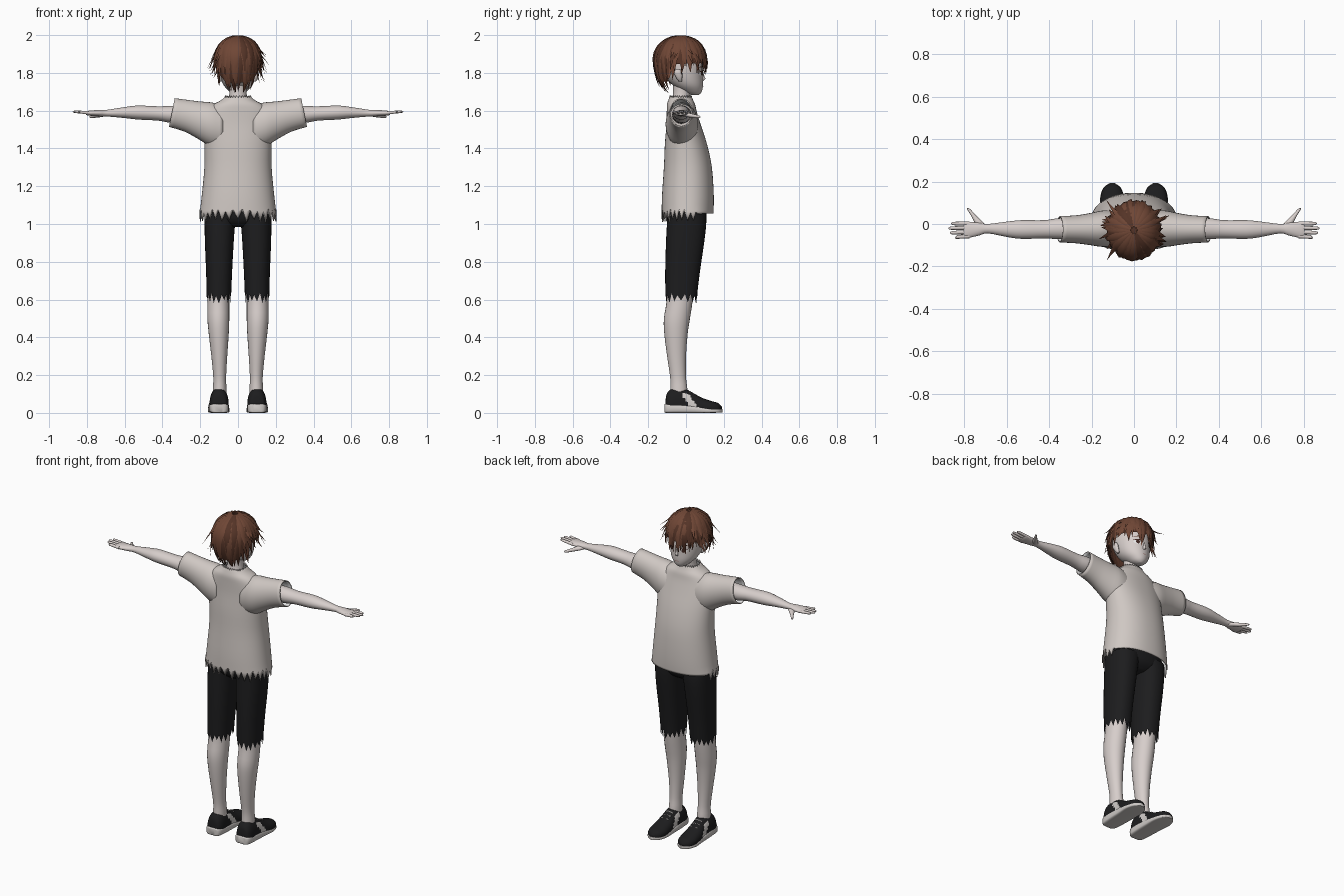
import bpy, bmesh, math, random
from mathutils import Vector

random.seed(4)
if "Cube" in bpy.data.objects:
    bpy.data.objects.remove(bpy.data.objects["Cube"])


def material(name, r, g, b):
    m = bpy.data.materials.new(name)
    m.use_nodes = True
    m.diffuse_color = (r, g, b, 1)
    m.node_tree.nodes["Principled BSDF"].inputs["Base Color"].default_value = (r, g, b, 1)
    return m


SKIN = material("pale skin", .68, .62, .60)
SHIRT = material("off white cloth", .63, .58, .55)
LINING = material("white lining", .85, .85, .85)
BLACK = material("black cloth", .012, .012, .013)
RUBBER = material("light rubber", .62, .59, .57)
HAIR = material("brown hair", .16, .062, .036)
DARK = material("dark brown hair", .09, .034, .02)
EYE = material("eye brown", .05, .02, .015)
LIP = material("lip", .38, .22, .2)
SIDES = (("left", 1), ("right", -1))


def finish(name, bm, *mats, angle=50):
    bmesh.ops.recalc_face_normals(bm, faces=bm.faces)
    mesh = bpy.data.meshes.new(name)
    bm.to_mesh(mesh)
    bm.free()
    ob = bpy.data.objects.new(name, mesh)
    bpy.context.collection.objects.link(ob)
    for m in mats:
        mesh.materials.append(m)
    bpy.ops.object.select_all(action='DESELECT')
    ob.select_set(True)
    bpy.context.view_layer.objects.active = ob
    bpy.ops.object.shade_smooth_by_angle(angle=math.radians(angle))
    return ob


def smooth_rings(rings, steps):
    out = []
    for i in range(len(rings) - 1):
        a, b, c, d = (rings[min(max(i + k, 0), len(rings) - 1)] for k in (-1, 0, 1, 2))
        for s in range(steps):
            t = s / steps
            out.append([q + .5 * t * (r - p + t * (2 * p - 5 * q + 4 * r - w + t * (3 * (q - r) + w - p)))
                        for p, q, r, w in zip(a, b, c, d)])
    return out + [rings[-1]]


def loft(name, axis, rings, *mats, n=24, power=2, steps=3, sx=1, caps=True, edge=None, rule=None):
    """Skin rings (position, centre u, centre v, radius u, radius v) along an axis."""
    bm, rows = bmesh.new(), []
    path = smooth_rings(rings, steps)
    for j, (t, u, v, ru, rv) in enumerate(path):
        row = []
        for i in range(n):
            c, s = math.cos(math.tau * i / n), math.sin(math.tau * i / n)
            pu = u + ru * math.copysign(abs(c) ** (2 / power), c)
            pv = v + rv * math.copysign(abs(s) ** (2 / power), s)
            co = Vector({'x': (t, pu, pv), 'y': (pu, t, pv), 'z': (pu, pv, t)}[axis])
            if edge:
                edge(co, i, j, len(path) - 1)
            co.x *= sx
            row.append(bm.verts.new(co))
        rows.append(row)
    for a, b in zip(rows, rows[1:]):
        for i in range(n):
            f = bm.faces.new((a[i], a[(i + 1) % n], b[(i + 1) % n], b[i]))
            if rule:
                f.material_index = rule(f.calc_center_median())
    if caps:
        bm.faces.new(rows[0])
        bm.faces.new(rows[-1])
    return finish(name, bm, *mats)


def line_shell(ob):
    mod = ob.modifiers.new("lining", 'SOLIDIFY')
    mod.thickness = .006
    mod.offset = -1
    mod.material_offset = 1


# Shirt, ragged mostly at the back hem
def shirt_edge(co, i, j, last):
    if j == 0:
        if co.y < .06:
            co.z += (.03 if i % 2 else -.02) + random.uniform(-.01, .01)
        else:
            co.z += .015
    elif j == last:
        co.z += .006 if i % 2 else -.008


line_shell(loft("shirt_body", 'z', [
    (1.04, 0, .008, .205, .137), (1.15, 0, .01, .192, .137), (1.3, 0, .01, .178, .127),
    (1.42, 0, 0, .178, .112), (1.52, 0, -.012, .182, .092), (1.59, 0, -.022, .168, .08),
    (1.63, 0, -.026, .135, .075), (1.655, 0, -.028, .09, .066), (1.675, 0, -.028, .068, .058)],
    SHIRT, LINING, n=64, power=2.2, caps=False, edge=shirt_edge))


def sleeve_edge(co, i, j, last):
    co.x -= .2 * (co.z - 1.59) * j / last


def shorts_edge(co, i, j, last):
    if j == last:
        co.z += (.02 if i % 2 else -.02) + random.uniform(-.012, .008)


def shoe_edge(co, i, j, last):
    co.z = max(co.z, .012)


def shoe_rule(c):
    k = c.y + .75 * (c.z - .05)
    return 1 if .01 < k < .05 and c.z < .1 else 0


for side, sx in SIDES:
    # Sleeves and arms
    line_shell(loft(side + "_sleeve", 'x', [
        (.08, -.02, 1.51, .08, .115), (.14, -.022, 1.528, .086, .115), (.2, -.024, 1.55, .076, .098),
        (.27, -.025, 1.573, .066, .083), (.35, -.025, 1.59, .062, .076)],
        SHIRT, LINING, n=32, sx=sx, caps=False, edge=sleeve_edge))
    loft(side + "_arm", 'x', [
        (.16, -.025, 1.58, .05, .05), (.34, -.022, 1.58, .05, .046), (.42, -.025, 1.585, .043, .038),
        (.53, -.026, 1.59, .044, .037), (.6, -.025, 1.59, .036, .029), (.69, -.022, 1.587, .022, .018),
        (.73, -.024, 1.587, .03, .017), (.79, -.028, 1.587, .039, .013), (.805, -.028, 1.587, .034, .009)],
        SKIN, sx=sx)
    # Fingers and thumb
    for k, (name, tip) in enumerate((("index", .862), ("middle", .875), ("ring", .868), ("little", .845))):
        y = .002 - .02 * k
        loft(f"{side}_{name}_finger", 'x', [
            (.775, y, 1.587, .0095, .009), (.83, y * 1.05, 1.592, .009, .008),
            (tip - .008, y * 1.1, 1.594, .007, .006), (tip, y * 1.1, 1.594, .002, .002)],
            SKIN, n=10, sx=sx)
    loft(side + "_thumb", 'y', [
        (-.025, .71, 1.582, .022, .012), (.01, .733, 1.577, .02, .012), (.04, .757, 1.572, .012, .01),
        (.068, .778, 1.568, .008, .007), (.076, .784, 1.567, .002, .002)], SKIN, n=10, sx=sx)
    # Shorts and lower legs
    loft(side + "_shorts_leg", 'z', [
        (1.06, .09, .004, .088, .103), (1.0, .096, .003, .081, .104), (.9, .099, -.005, .076, .101),
        (.75, .1, -.018, .069, .092), (.61, .101, -.026, .064, .083)],
        BLACK, n=32, power=2.3, sx=sx, caps=False, edge=shorts_edge)
    loft(side + "_lower_leg", 'z', [
        (.75, .102, -.025, .058, .075), (.6, .104, -.033, .058, .069), (.5, .104, -.048, .058, .069),
        (.42, .102, -.053, .053, .062), (.3, .099, -.05, .042, .05), (.19, .097, -.042, .034, .042),
        (.13, .097, -.038, .036, .045), (.07, .098, -.038, .038, .048)], SKIN, sx=sx)
    # Shoes
    loft(side + "_shoe_upper", 'y', [
        (-.108, .1, .04, .025, .03), (-.1, .1, .04, .04, .065), (-.07, .1, .04, .05, .09),
        (-.01, .1, .04, .05, .088), (.03, .101, .035, .05, .075), (.08, .102, .03, .054, .052),
        (.13, .103, .026, .054, .038), (.17, .103, .024, .04, .028), (.19, .103, .02, .012, .012)],
        BLACK, RUBBER, n=32, power=2.3, steps=6, sx=sx, edge=shoe_edge, rule=shoe_rule)
    loft(side + "_shoe_sole", 'y', [
        (-.115, .1, .024, .022, .02), (-.103, .1, .024, .045, .024), (-.04, .1, .023, .053, .023),
        (.05, .101, .018, .055, .018), (.12, .103, .012, .057, .012), (.17, .103, .011, .042, .01),
        (.193, .103, .011, .012, .009)], RUBBER, power=5, sx=sx)
    for k in range(3):
        loft(f"{side}_lace_{k}", 'x', [
            (.075, .02 + .022 * k, .108 - .011 * k, .004, .004), (.1, .02 + .022 * k, .113 - .014 * k, .004, .004),
            (.125, .02 + .022 * k, .108 - .011 * k, .004, .004)], RUBBER, n=6, sx=sx)
    # Ears
    loft(side + "_ear", 'z', [
        (1.755, .09, -.03, .006, .008), (1.77, .096, -.035, .01, .015), (1.8, .102, -.042, .011, .022),
        (1.818, .102, -.044, .007, .014)], SKIN, n=12, sx=sx)

loft("shorts_hips", 'z', [
    (1.14, 0, .005, .165, .105), (1.05, 0, .003, .172, .105), (1.01, 0, .002, .14, .09),
    (.985, 0, 0, .05, .06)], BLACK, n=32, power=2.4)

# Neck, head and nose
loft("neck", 'z', [(1.58, 0, -.032, .07, .055), (1.64, 0, -.03, .054, .05), (1.69, 0, -.022, .046, .046),
                   (1.76, 0, -.02, .048, .05)], SKIN)
loft("head", 'z', [
    (1.682, 0, .05, .014, .016), (1.69, 0, .042, .032, .034), (1.705, 0, .03, .05, .055),
    (1.735, 0, .01, .076, .08), (1.78, 0, -.01, .093, .1), (1.85, 0, -.025, .1, .115),
    (1.93, 0, -.03, .085, .1), (1.97, 0, -.03, .05, .06)], SKIN, n=32)
loft("nose", 'z', [(1.758, 0, .086, .008, .005), (1.768, 0, .09, .009, .013), (1.785, 0, .088, .006, .009),
                   (1.81, 0, .084, .003, .006)], SKIN, n=10)


# Painted features that follow the curve of the face
def face_plate(name, x, z, w, h, mat, lift=.003, slant=0):
    bm = bmesh.new()

    def put(px, pz):
        return bm.verts.new((px, -.014 + .104 * math.sqrt(1 - (px / .095) ** 2) + lift, pz))
    mid = put(x, z)
    ring = [put(x + w * math.cos(math.tau * i / 16),
                z + h * math.sin(math.tau * i / 16) + slant * w * math.cos(math.tau * i / 16)) for i in range(16)]
    for i in range(16):
        bm.faces.new((mid, ring[i], ring[(i + 1) % 16]))
    finish(name, bm, mat)


for side, sx in SIDES:
    face_plate(side + "_eye_white", sx * .042, 1.797, .019, .012, LINING)
    face_plate(side + "_iris", sx * .041, 1.797, .01, .012, EYE, .005)
    face_plate(side + "_upper_lash", sx * .043, 1.809, .021, .003, EYE, .006, -.1 * sx)
    face_plate(side + "_eyebrow", sx * .042, 1.832, .021, .003, DARK, .004, -.15 * sx)
face_plate("mouth", 0, 1.727, .015, .002, LIP, .002)


# Hair: a cap under overlapping tapered locks
def scalp(az, th, grow=1.0):
    drop = .135 if th < math.pi / 2 else .2
    return Vector((.127 * grow * math.cos(az) * math.sin(th),
                   -.03 + .142 * grow * math.sin(az) * math.sin(th),
                   1.862 + drop * grow * math.cos(th)))


def hair_end(az):
    """Short fringe at the front, long at the nape."""
    s = math.sin(az)
    return 1.95 - .03 * s if s > -.15 else 1.95 + .55 * min(1, (-s - .15) * 1.6)


bm = bmesh.new()
grid = [[bm.verts.new(scalp(math.tau * i / 40, (.02 + .98 * j / 12) * (hair_end(math.tau * i / 40) - .3), .95))
         for i in range(40)] for j in range(13)]
for a, b in zip(grid, grid[1:]):
    for i in range(40):
        bm.faces.new((a[i], a[(i + 1) % 40], b[(i + 1) % 40], b[i]))
bm.faces.new(grid[0])
finish("hair_cap", bm, DARK)


def add_lock(bm, az, start, end, width, flick, grow, shade):
    rows, steps, bend = [], 9, random.uniform(-.2, .2)
    for k in range(steps + 1):
        t = k / steps
        a = az + bend * t * t
        p = scalp(a, start + (end - start) * t, grow)
        out = Vector((math.cos(a), math.sin(a), .25))
        p += out * flick * max(0, t - .6) ** 2 * 6
        across = Vector((-math.sin(a), math.cos(a), 0))
        normal = (p - Vector((0, -.03, 1.85))).normalized()
        w = width * (.35 + 1.3 * t if t < .5 else 1) * (1 - max(0, t - .5) * 1.94)
        rows.append([bm.verts.new(p + d) for d in (across * w, normal * w * .4, -across * w, -normal * w * .25)])
    for a, b in zip(rows, rows[1:]):
        for i in range(4):
            bm.faces.new((a[i], a[(i + 1) % 4], b[(i + 1) % 4], b[i])).material_index = shade
    bm.faces.new(rows[0])
    bm.faces.new(rows[-1])


bm = bmesh.new()
for layer, (count, start, grow, trim) in enumerate(((30, .75, .96, .05), (30, .1, .98, -.08), (20, .12, 1.0, -.4))):
    for i in range(count):
        az = math.tau * (i + .5 * layer + random.uniform(-.2, .2)) / count
        side = abs(math.cos(az)) > .75
        flick = random.uniform(.01, .06) if side else random.uniform(-.005, .018)
        end = hair_end(az) + trim + random.uniform(-.14, .1)
        add_lock(bm, az, start, end, random.uniform(.017, .024), flick, grow, 1 if random.random() < .2 else 0)
finish("hair_locks", bm, HAIR, DARK, angle=60)
